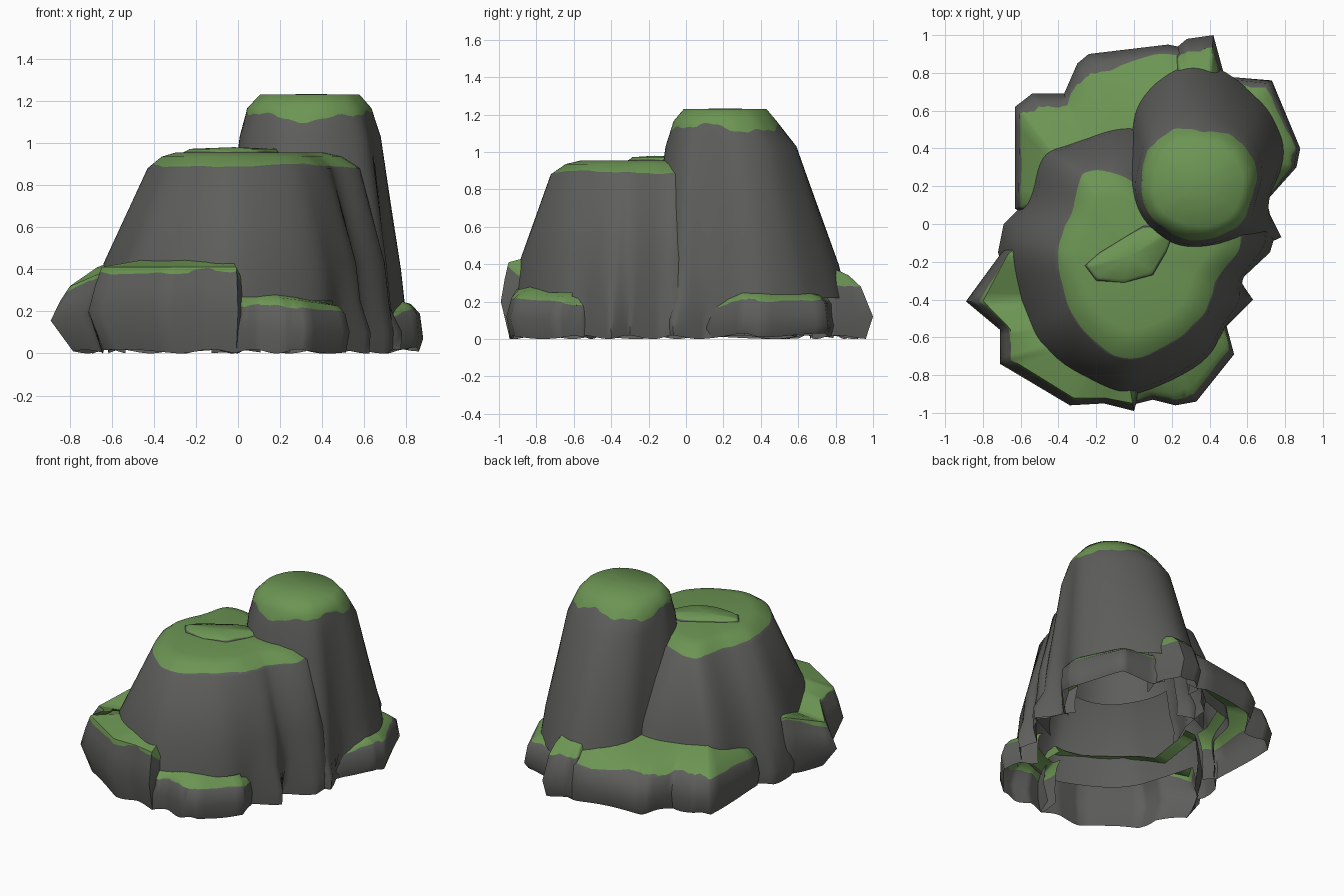
import bpy, bmesh, math
from mathutils import Vector

if "Cube" in bpy.data.objects:
    bpy.data.objects.remove(bpy.data.objects["Cube"])

def material(name, rgb):
    m = bpy.data.materials.new(name)
    m.diffuse_color = (*rgb, 1)
    m.use_nodes = True
    m.node_tree.nodes["Principled BSDF"].inputs["Base Color"].default_value = m.diffuse_color
    return m

STONE = material("grey_stone", (0.112, 0.112, 0.106))
MOSS = material("green_moss", (0.150, 0.300, 0.087))
SUB = 6   # subdivisions per outline edge, so the moss edge can wander


def dense(pts, closed):
    pts = [Vector(p) for p in pts]
    ends = pts[1:] + pts[:1] if closed else pts[1:]
    out = [a.lerp(b, k / SUB) for a, b in zip(pts, ends) for k in range(SUB)]
    return out if closed else out + [pts[-1]]


def soften(pts, w):
    n = len(pts)
    return [sum((pts[(i + k) % n] for k in range(-w, w + 1)), Vector((0, 0))) / (2 * w + 1) for i in range(n)]


def rock(name, pairs, profile, moss, wobble=0.2, centre=None, seed=0.0, hidden=None):
    """Loft from an outer to an inner outline.
    pairs: (outer x, outer y, inner x, inner y[, height factor]); profile: (t, z) with
    t 0 = outer, 1 = inner, 2 = centre; moss: profile position where the green begins;
    hidden: rule for faces buried in a neighbour, which are left out."""
    closed = centre is not None
    outer = dense([p[:2] for p in pairs], closed)
    inner = dense([p[2:4] for p in pairs], closed)
    high = [v.x for v in dense([(p[4] if len(p) > 4 else 1, 0) for p in pairs], closed)]
    area = sum(a.x * b.y - a.y * b.x for a, b in zip(outer, outer[1:] + (outer[:1] if closed else [])))
    if area < 0:
        for seq in (outer, inner, high):
            seq.reverse()
    n = len(outer)
    mid = Vector(centre) if closed else None
    # closed rocks: jagged foot, softer walls above
    wall = soften(outer, 3) if closed else outer
    inner = soften(inner, 2) if closed else inner

    def ring_point(i, k):
        t, z = profile[k]
        foot = outer[i] if k < 2 else wall[i]
        xy = foot.lerp(inner[i], t) if t <= 1 else inner[i].lerp(mid, t - 1)
        if k == 0:
            z += 0.01 * (1 + math.sin(i * 0.55 + seed))
        return Vector((xy.x, xy.y, z * high[i]))

    def point(i, u):
        k = max(0, min(int(u), len(profile) - 2))
        return ring_point(i, k).lerp(ring_point(i, k + 1), u - k)

    def wave(i):
        a = math.tau * i / n
        return (math.sin(3 * a + seed) + 0.6 * math.sin(7 * a + 1 + seed) + 0.25 * math.sin(19 * a)) / 1.85

    levels = sorted([float(k) for k in range(len(profile))] + [moss])
    bm = bmesh.new()
    rings = []
    for u in levels:
        rings.append([bm.verts.new(point(i, u + (wobble * wave(i) if u == moss else 0))) for i in range(n)])
    for r in range(len(rings) - 1):
        for i in range(n if closed else n - 1):
            j = (i + 1) % n
            quad = (rings[r][i], rings[r][j], rings[r + 1][j], rings[r + 1][i])
            c = sum((v.co for v in quad), Vector()) / 4
            if hidden and hidden(*c):
                continue
            f = bm.faces.new(quad)
            f.smooth = True
            f.material_index = int(levels[r] >= moss)
    bmesh.ops.remove_doubles(bm, verts=bm.verts, dist=0.0005)
    bmesh.ops.delete(bm, geom=[v for v in bm.verts if not v.link_faces], context='VERTS')
    mesh = bpy.data.meshes.new(name)
    bm.to_mesh(mesh)
    bm.free()
    mesh.materials.append(STONE)
    mesh.materials.append(MOSS)
    ob = bpy.data.objects.new(name, mesh)
    bpy.context.collection.objects.link(ob)
    bpy.ops.object.select_all(action='DESELECT')
    ob.select_set(True)
    bpy.context.view_layer.objects.active = ob
    bpy.ops.object.shade_smooth_by_angle(angle=math.radians(60))


# broad front rock with flat mossy top; its foot is open behind the ledges
def front_hidden(x, y, z):
    ledge = y < -.6 or (x < -.42 and y < -.22) or (x < -.1 and y > .14)
    return (ledge and z < .2) or (x > .1 and y > .16 and z < .85)

rock("front_rock", [
    (.75, -.05, .58, -.02), (.72, -.15, .56, -.14), (.56, -.30, .45, -.28), (.63, -.40, .42, -.38),
    (.48, -.55, .38, -.50), (.42, -.75, .25, -.63), (.0, -.95, .0, -.73), (-.15, -.93, -.16, -.68),
    (-.54, -.74, -.31, -.52), (-.63, -.45, -.38, -.35), (-.72, -.15, -.43, -.18), (-.69, .0, -.39, -.05),
    (-.57, .12, -.33, .07), (-.54, .41, -.29, .25), (-.38, .44, -.22, .29), (.0, .60, -.07, .28),
    (.2, .5, .1, .15), (.6, .2, .45, .1)],
    [(.03, .0), (.0, .1), (.12, .25), (.24, .43), (.97, .88), (1.14, .935), (1.3, .955), (2, .955)],
    4.22, .2, (.0, -.2), hidden=front_hidden)

# tall rear peak
def peak_hidden(x, y, z):
    return (y > .3 and x > .1 and z < .18) or (y < .25 and x < .56 and z < .7)

rock("tall_peak", [
    (.84, .36, .64, .25), (.76, .58, .59, .38), (.67, .70, .48, .46), (.42, .90, .35, .49),
    (.22, .90, .2, .47), (-.01, .70, .1, .39), (-.02, .5, .05, .28), (-.12, .3, .04, .15),
    (-.1, .05, .1, .02), (.1, -.25, .25, -.06), (.45, -.22, .42, -.07), (.78, -.07, .56, .0),
    (.69, .11, .62, .12)],
    [(.03, .0), (.0, .1), (.09, .22), (.2, .4), (.74, 1.03), (1.0, 1.165), (1.2, 1.23), (2, 1.232)],
    4.72, .26, (.35, .21), 3.5, peak_hidden)

# thin slab lying on the front rock
rock("top_slab", [
    (-.26, -.22, -.24, -.22), (-.20, -.30, -.18, -.28), (-.05, -.31, -.04, -.29), (.1, -.27, .09, -.25),
    (.17, -.15, .16, -.14), (.22, -.02, .2, -.03), (.05, -.01, .05, -.02), (-.18, -.15, -.17, -.16)],
    [(0, .93), (0, .955), (.9, .972), (2, .98)], 1.3, .25, (-.02, -.17))

# low ledges around the foot
rock("front_left_ledge", [
    (-.60, -.08, -.54, -.13), (-.70, -.15, -.57, -.20), (-.89, -.41, -.51, -.40, .78),
    (-.71, -.56, -.48, -.54, .93), (-.71, -.74, -.45, -.65), (-.34, -.96, -.25, -.80),
    (-.16, -.95, -.13, -.83), (.0, -.99, -.03, -.82), (.04, -.85, .0, -.74, .8)],
    [(.28, .0), (0, .2), (.12, .32), (.24, .41), (1, .445)], 2.75, .25)

rock("front_right_ledge", [
    (-.03, -.82, -.01, -.74), (-.02, -.96, .0, -.80), (.10, -.93, .08, -.78), (.22, -.96, .15, -.74),
    (.33, -.94, .24, -.68, .95), (.53, -.69, .36, -.57, .85), (.49, -.54, .39, -.52, .8), (.40, -.48, .36, -.47, .8)],
    [(.1, .0), (0, .12), (.12, .22), (.3, .265), (1, .30)], 2.15, .25, seed=2)

rock("back_left_ledge", [
    (-.54, .04, -.46, .08, .8), (-.63, .08, -.48, .15, .85), (-.63, .62, -.42, .36), (-.54, .69, -.38, .36),
    (-.37, .69, -.28, .37), (-.30, .85, -.12, .42), (-.24, .90, .0, .50), (.18, .95, .12, .66),
    (.33, .92, .25, .70)],
    [(.08, .0), (0, .12), (.12, .24), (.4, .31), (1, .37)], 2.25, .25, seed=3)

rock("back_right_ledge", [
    (.42, .82, .40, .66), (.49, .78, .44, .64), (.73, .76, .55, .55), (.88, .40, .68, .40),
    (.86, .30, .70, .31), (.69, .11, .64, .18, .8), (.62, .08, .6, .15, .8)],
    [(.1, .01), (0, .07), (.08, .19), (.3, .235), (1, .28)], 2.4, .3, seed=1)

rock("back_chunk", [
    (.2, .80, .25, .68), (.22, .93, .26, .74), (.28, .98, .3, .75), (.42, 1.0, .4, .74),
    (.48, .78, .42, .70), (.46, .68, .40, .64)],
    [(.15, .0), (0, .12), (.25, .28), (.5, .34), (1, .40)], 2.1, .25, seed=4)
